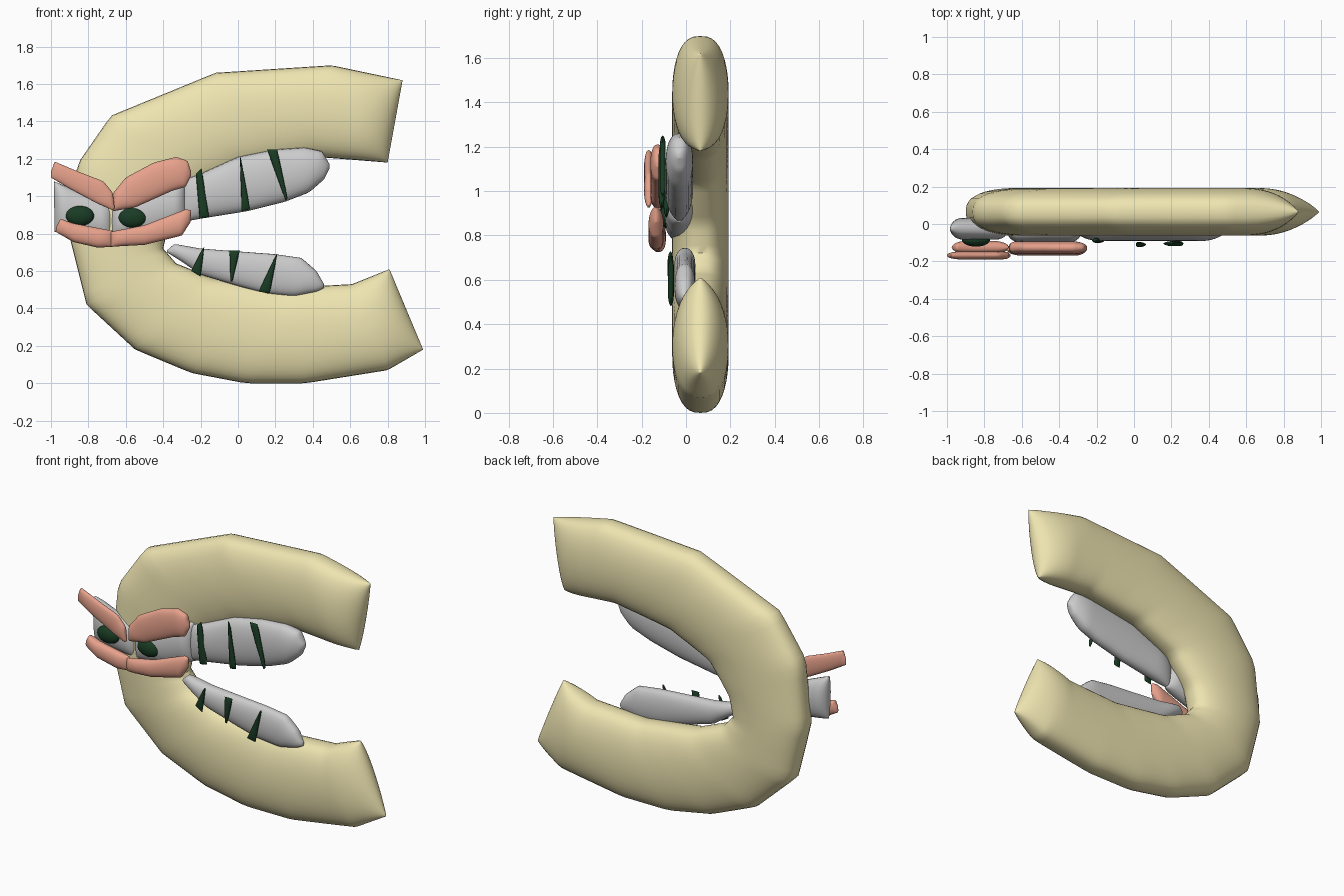
import bpy, bmesh, math
from mathutils import Vector

if "Cube" in bpy.data.objects:
    bpy.data.objects.remove(bpy.data.objects["Cube"])


def material(name, rgb):
    m = bpy.data.materials.new(name)
    m.diffuse_color = (*rgb, 1)
    m.use_nodes = True
    m.node_tree.nodes["Principled BSDF"].inputs["Base Color"].default_value = m.diffuse_color
    return m


CREAM = material("cream", (0.86, 0.78, 0.44))
PINK = material("pink", (0.80, 0.36, 0.26))
GREEN = material("dark_green", (0.01, 0.045, 0.018))


def resample(pts, ts):
    """Points at arc-length fractions ts along a polyline."""
    pts = [Vector(p) for p in pts]
    acc = [0]
    for a, b in zip(pts, pts[1:]):
        acc.append(acc[-1] + (b - a).length)
    out = []
    for t in ts:
        d, i = t * acc[-1], 0
        while i < len(pts) - 2 and acc[i + 1] < d:
            i += 1
        out.append(pts[i].lerp(pts[i + 1], (d - acc[i]) / max(acc[i + 1] - acc[i], 1e-9)))
    return out


def inflate(name, edge_a, edge_b, y, h, end, mat=None, nu=40, nv=28, power=0.8):
    """Puffy panel between two x/z edges, thinning out at its rim and ends."""
    ts = [0.5 - 0.5 * math.cos(math.pi * i / nu) for i in range(nu + 1)]
    A, B = resample(edge_a, ts), resample(edge_b, ts)
    mid = [(a + b) / 2 for a, b in zip(A, B)]
    run = [0]
    for p, q in zip(mid, mid[1:]):
        run.append(run[-1] + (q - p).length)
    bm = bmesh.new()
    rings = []
    for i in range(nu + 1):
        e = min(1, min(run[i], run[-1] - run[i]) / end)
        k = h * math.sqrt(max(0, 1 - (1 - e) ** 2))
        half = (A[i] - B[i]) / 2
        ring = []
        for j in range(nv):
            th = 2 * math.pi * j / nv
            s = math.sin(th)
            p = mid[i] + half * math.cos(th)
            ring.append(bm.verts.new((p.x, y + k * math.copysign(abs(s) ** power, s), p.y)))
        rings.append(ring)
    for r, q in zip(rings, rings[1:]):
        for j in range(nv):
            n = (j + 1) % nv
            bm.faces.new((r[j], r[n], q[n], q[j]))
    for c in (rings[0], rings[-1]):
        for j in range(1, nv // 2):          # weld the closed end seam
            c[nv - j].co = c[j].co
    bmesh.ops.remove_doubles(bm, verts=bm.verts, dist=1e-5)
    bmesh.ops.recalc_face_normals(bm, faces=bm.faces)
    me = bpy.data.meshes.new(name)
    bm.to_mesh(me)
    bm.free()
    ob = bpy.data.objects.new(name, me)
    bpy.context.collection.objects.link(ob)
    finish(ob, mat)
    return ob


def finish(ob, mat):
    if mat:
        ob.data.materials.append(mat)
    bpy.ops.object.select_all(action='DESELECT')
    ob.select_set(True)
    bpy.context.view_layer.objects.active = ob
    bpy.ops.object.shade_smooth_by_angle(angle=math.radians(50))


# Big C-shaped body
inflate("body",
        [(.88, 1.62), (.5, 1.70), (-.12, 1.66), (-.68, 1.43), (-.86, 1.17), (-.9, .78), (-.81, .42),
         (-.55, .18), (-.25, .055), (.04, 0), (.36, 0), (.8, .07), (.99, .18)],
        [(.8, 1.18), (.42, 1.21), (.04, 1.15), (-.23, 1.03), (-.37, .85), (-.4, .72),
         (-.33, .64), (-.13, .56), (.25, .51), (.61, .53), (.81, .61)],
        .065, .127, .25, CREAM, nu=120, nv=40, power=.75)

# Inner jaws
inflate("upper_jaw",
        [(-.31, 1.08), (-.2, 1.12), (0, 1.21), (.2, 1.25), (.36, 1.26), (.45, 1.24), (.49, 1.17)],
        [(-.31, .86), (-.2, .88), (.05, .92), (.25, .97), (.38, 1.02), (.46, 1.09), (.49, 1.15)],
        -.03, .062, .15)
inflate("lower_jaw",
        [(-.38, .71), (-.34, .745), (-.2, .72), (.2, .69), (.34, .67), (.42, .6), (.46, .53)],
        [(-.38, .70), (-.3, .65), (-.2, .58), (0, .52), (.15, .48), (.3, .465), (.42, .49), (.46, .51)],
        -.005, .047, .15)

# Grey face panels behind the eyes
inflate("face_left", [(-.985, 1.08), (-.67, .95)], [(-.98, .81), (-.67, .77)], -.025, .058, .07)
inflate("face_right", [(-.68, .95), (-.45, 1.06), (-.28, 1.11)],
        [(-.68, .77), (-.45, .8), (-.275, .86)], -.03, .068, .07)

# Eyelids
inflate("upper_lid_left",
        [(-1, 1.13), (-.98, 1.185), (-.85, 1.13), (-.72, 1.08), (-.67, 1.02), (-.66, .94)],
        [(-1, 1.1), (-.9, 1.04), (-.75, .96), (-.67, .925), (-.66, .935)], -.168, .021, .08, PINK)
inflate("upper_lid_right",
        [(-.67, .93), (-.665, 1.02), (-.6, 1.1), (-.45, 1.18), (-.33, 1.21), (-.27, 1.19), (-.25, 1.13)],
        [(-.67, .92), (-.55, .94), (-.35, 1.03), (-.28, 1.05), (-.25, 1.11)], -.127, .034, .08, PINK)
inflate("lower_lid_left", [(-.97, .84), (-.95, .88), (-.88, .855), (-.67, .815)],
        [(-.975, .81), (-.88, .755), (-.75, .725), (-.67, .73)], -.125, .034, .08, PINK)
inflate("lower_lid_right", [(-.68, .81), (-.5, .845), (-.28, .93), (-.25, .925)],
        [(-.68, .73), (-.5, .74), (-.3, .79), (-.255, .86)], -.135, .034, .08, PINK)

# Eyes
for side, x, z in (("left", -.845, .895), ("right", -.565, .885)):
    bpy.ops.mesh.primitive_uv_sphere_add(segments=32, ring_count=16, radius=1, location=(x, -.085, z))
    eye = bpy.context.object
    eye.name = "eye_" + side
    eye.scale = (.075, .036, .053)
    finish(eye, GREEN)

# Dark stripes: left edge, right edge, depth
stripes = [
    ([(-.225, 1.12), (-.205, .88)], [(-.195, 1.15), (-.155, .89)], -.088),
    ([(.01, 1.22), (.02, .92)], [(.016, 1.2), (.065, .93)], -.11),
    ([(.155, 1.25), (.255, .975)], [(.21, 1.25), (.265, .99)], -.105),
    ([(-.19, .72), (-.25, .6)], [(-.18, .73), (-.2, .57)], -.07),
    ([(-.045, .71), (-.04, .545)], [(.01, .71), (-.03, .545)], -.068),
    ([(.205, .69), (.11, .49)], [(.21, .69), (.17, .48)], -.068),
]
for n, (a, b, y) in enumerate(stripes, 1):
    inflate(f"stripe_{n}", a, b, y, .013, .05, GREEN, nu=20, nv=12)
